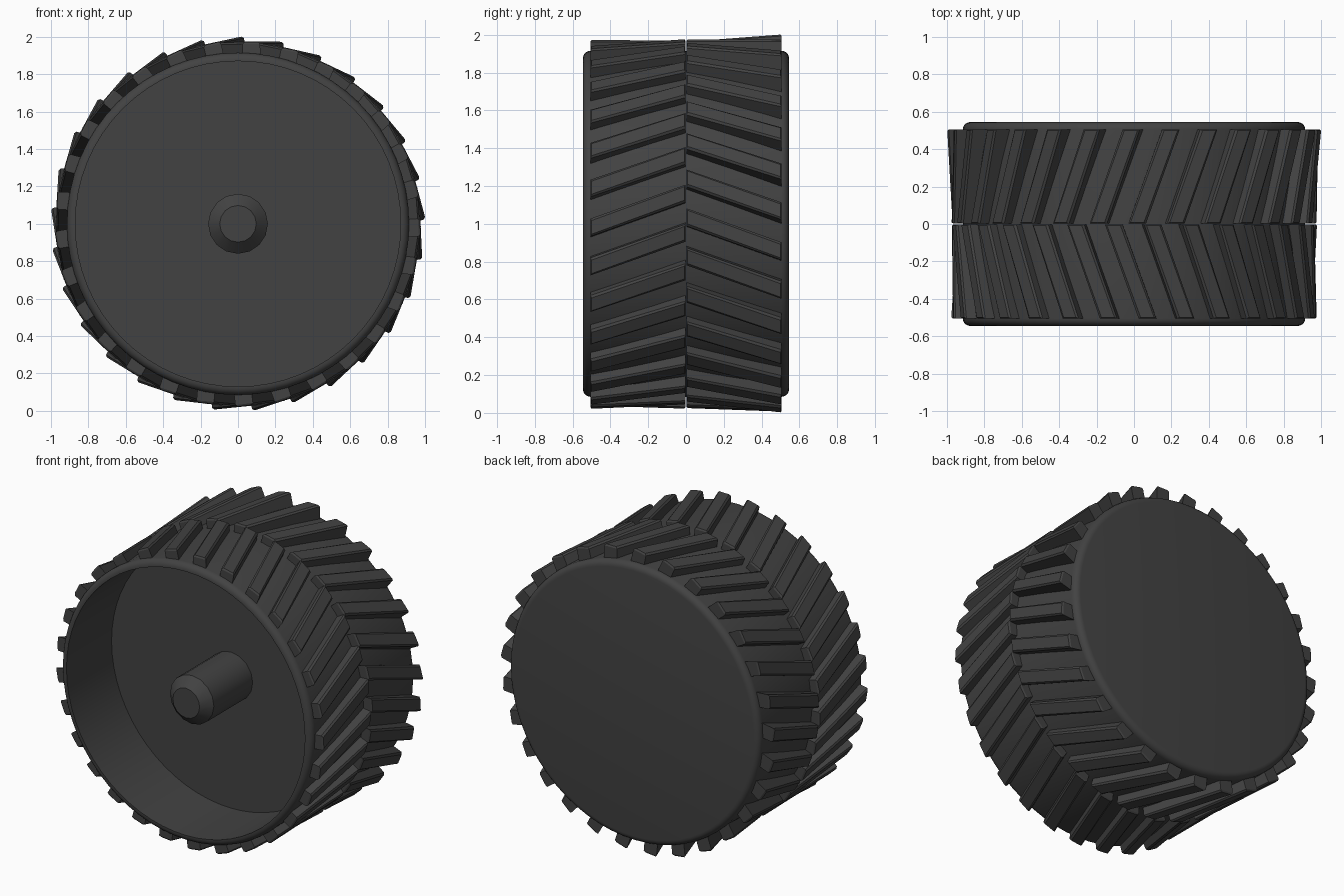
import bpy, bmesh, math
from mathutils import Vector, Matrix

if "Cube" in bpy.data.objects:
    bpy.data.objects.remove(bpy.data.objects["Cube"])

COUNT = 29
CENTRE = Vector((0, 0, 1.0))
rubber = bpy.data.materials.new("dark_grey")
rubber.diffuse_color = (0.055, 0.055, 0.055, 1)
rubber.use_nodes = True
rubber.node_tree.nodes["Principled BSDF"].inputs["Base Color"].default_value = rubber.diffuse_color


def finish(bm, name, smooth=None):
    bmesh.ops.recalc_face_normals(bm, faces=bm.faces)
    mesh = bpy.data.meshes.new(name)
    bm.to_mesh(mesh)
    bm.free()
    obj = bpy.data.objects.new(name, mesh)
    bpy.context.collection.objects.link(obj)
    mesh.materials.append(rubber)
    if smooth:
        bpy.ops.object.select_all(action='DESELECT')
        obj.select_set(True)
        bpy.context.view_layer.objects.active = obj
        bpy.ops.object.shade_smooth_by_angle(angle=math.radians(smooth))
    return obj


def lathe(name, profile, sides, smooth):
    """Spin (radius, y) points around the wheel axis."""
    bm = bmesh.new()
    verts = [bm.verts.new((r, y, 1.0)) for r, y in profile]
    edges = [bm.edges.new(p) for p in zip(verts, verts[1:])]
    bmesh.ops.spin(bm, geom=verts + edges, cent=CENTRE, axis=(0, 1, 0),
                   angle=math.tau, steps=sides, use_merge=True)
    bmesh.ops.remove_doubles(bm, verts=bm.verts, dist=1e-5)
    return finish(bm, name, smooth)


def tread_row(name, side, height, start, shift, phase):
    """Ring of straight slanted bars; start/shift are tangential offsets."""
    bm = bmesh.new()
    for i in range(COUNT):
        spin = Matrix.Translation(CENTRE) @ Matrix.Rotation(
            math.tau * i / COUNT + math.radians(phase), 4, 'Y')
        rings = []
        for y, x in ((0.002, start), (0.505, start + shift)):
            inset = 0.006 if y < 0.1 else -0.006
            section = ((-0.047, 0.87, 0), (-0.047, height - 0.01, 0), (-0.036, height, inset),
                       (0.036, height, inset), (0.047, height - 0.01, 0), (0.047, 0.87, 0))
            rings.append([bm.verts.new(spin @ Vector((x + dx, side * (y + dy), z)))
                          for dx, z, dy in section])
        a, b = rings
        for k in range(6):
            bm.faces.new((a[k], a[(k + 1) % 6], b[(k + 1) % 6], b[k]))
        for r in rings:
            bm.faces.new((r[0], r[1], r[4], r[5]))
            bm.faces.new((r[1], r[2], r[3], r[4]))
    return finish(bm, name)


# Drum: hollow at the front, closed at the back, rounded shoulders
arc = [(0.875 + 0.04 * math.sin(t), 0.505 + 0.04 * math.cos(t))
       for t in (math.radians(a) for a in range(0, 91, 18))]
drum = [(0, -0.075), (0.87, -0.075), (0.87, -0.545)]
drum += [(r, -y) for r, y in arc] + arc[::-1] + [(0, 0.545)]
lathe("wheel_drum", drum, 64, 40)

# Axle peg with chamfered tip
lathe("axle_peg", [(0.16, -0.07), (0.16, -0.48), (0.098, -0.54), (0, -0.54)], 16, 30)

# Two rows of tread bars forming a chevron
tread_row("front_treads", -1, 0.97, -0.09, 0.18, -1.1)
tread_row("back_treads", 1, 0.975, 0.01, 0.18, -12)
